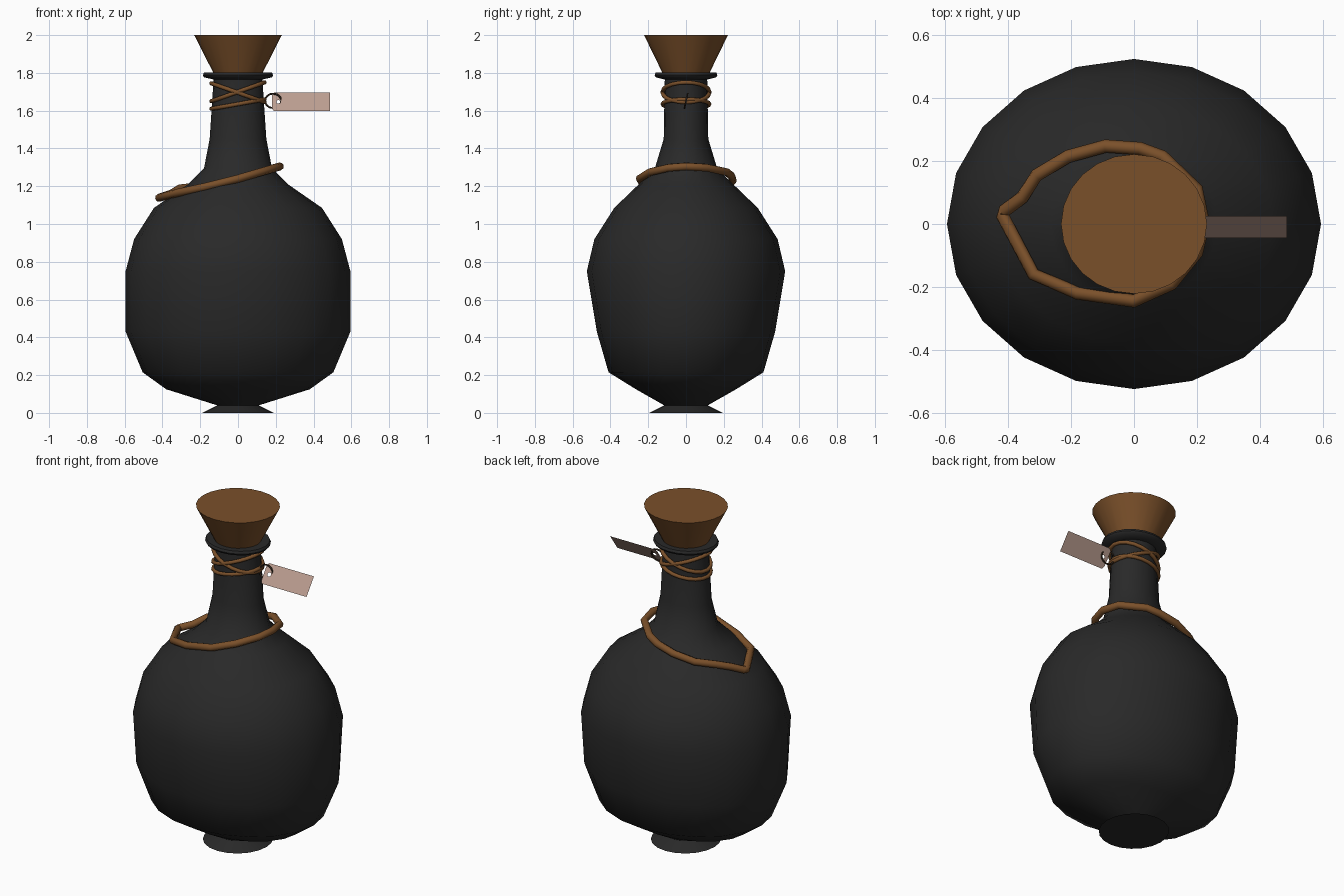
import bpy, bmesh, math
from mathutils import Vector

if "Cube" in bpy.data.objects:
    bpy.data.objects.remove(bpy.data.objects["Cube"])

def material(name, rgb):
    m = bpy.data.materials.new(name)
    m.diffuse_color = (*rgb, 1)
    m.use_nodes = True
    m.node_tree.nodes["Principled BSDF"].inputs["Base Color"].default_value = m.diffuse_color
    return m

GLASS = material("dark_glaze", (0.022, 0.022, 0.022))
BROWN = material("brown_cord", (0.195, 0.08, 0.023))
DARK = material("dark_string", (0.03, 0.018, 0.01))
PAPER = material("paper", (0.5, 0.34, 0.28))

def finish(bm, name, mat, angle=50):
    bmesh.ops.recalc_face_normals(bm, faces=bm.faces)
    me = bpy.data.meshes.new(name)
    bm.to_mesh(me)
    bm.free()
    ob = bpy.data.objects.new(name, me)
    bpy.context.collection.objects.link(ob)
    me.materials.append(mat)
    bpy.ops.object.select_all(action='DESELECT')
    ob.select_set(True)
    bpy.context.view_layer.objects.active = ob
    bpy.ops.object.shade_smooth_by_angle(angle=math.radians(angle))
    return ob

def bridge(bm, rings, closed=False):
    n = len(rings[0])
    pairs = list(zip(rings, rings[1:])) + ([(rings[-1], rings[0])] if closed else [])
    for a, b in pairs:
        for i in range(n):
            j = (i + 1) % n
            bm.faces.new((a[i], a[j], b[j], b[i]))

def oval_lathe(name, profile, mat, sides=20):
    """Profile rows are (x radius, y radius, z)."""
    bm = bmesh.new()
    rings = [[bm.verts.new((rx * math.cos(2 * math.pi * i / sides),
                            ry * math.sin(2 * math.pi * i / sides), z))
              for i in range(sides)] for rx, ry, z in profile]
    bridge(bm, rings)
    bm.faces.new(rings[0])
    bm.faces.new(rings[-1])
    return finish(bm, name, mat)

def cord(name, points, radius, mat, sides=8):
    """Closed round cord through the points."""
    bm = bmesh.new()
    pts = [Vector(p) for p in points]
    n = len(pts)
    centre = sum(pts, Vector()) / n
    normal = sum(((pts[i] - centre).cross(pts[(i + 1) % n] - centre) for i in range(n)), Vector()).normalized()
    rings = []
    for i, p in enumerate(pts):
        t = (pts[(i + 1) % n] - pts[i - 1]).normalized()
        side = t.cross(normal).normalized()
        up = side.cross(t)
        rings.append([bm.verts.new(p + radius * (math.cos(a) * side + math.sin(a) * up))
                      for a in (2 * math.pi * k / sides for k in range(sides))])
    bridge(bm, rings, closed=True)
    return finish(bm, name, mat, 70)

# Bottle with foot, oval belly, shoulder and neck
oval_lathe("bottle", [
    (0.19, 0.195, 0), (0.11, 0.115, 0.04), (0.38, 0.265, 0.125), (0.505, 0.41, 0.215),
    (0.595, 0.472, 0.43), (0.595, 0.525, 0.75), (0.55, 0.485, 0.92), (0.445, 0.38, 1.085),
    (0.265, 0.25, 1.21), (0.18, 0.165, 1.295), (0.15, 0.118, 1.45), (0.128, 0.112, 1.785)], GLASS)

# Lip ring around the mouth
oval_lathe("lip", [(0.13, 0.115, 1.765), (0.18, 0.16, 1.777), (0.186, 0.166, 1.788),
                   (0.18, 0.16, 1.802), (0.13, 0.115, 1.802)], GLASS)

# Tapered stopper
oval_lathe("stopper", [(0.115, 0.11, 1.77), (0.232, 0.222, 2.0)], BROWN, 24)

# Slack cord lying over the shoulder
cord("shoulder_cord", [
    (-0.415, 0.04, 1.14), (-0.42, 0.03, 1.138), (-0.32, -0.16, 1.165), (-0.18, -0.22, 1.195),
    (0, -0.245, 1.24), (0.12, -0.19, 1.275), (0.2, -0.09, 1.298), (0.222, 0, 1.305),
    (0.2, 0.11, 1.298), (0.09, 0.215, 1.275), (0.02, 0.24, 1.255), (-0.09, 0.248, 1.23),
    (-0.21, 0.215, 1.2), (-0.31, 0.155, 1.188), (-0.355, 0.085, 1.16)], 0.021, BROWN)

# Thin cords wound on the neck, each tilted from left height to right height
for k, (zl, zr) in enumerate([(1.745, 1.645), (1.65, 1.75), (1.61, 1.66)]):
    ring = [2 * math.pi * i / 20 for i in range(20)]
    cord(f"neck_cord_{k + 1}",
         [(0.141 * math.cos(a), 0.124 * math.sin(a),
           (zl + zr) / 2 + (zr - zl) / 2 * math.cos(a)) for a in ring], 0.011, BROWN)

# String loop holding the label
cord("label_loop", [(0.186 + 0.043 * math.cos(a), 0.008 * math.sin(a), 1.652 + 0.038 * math.sin(a))
                    for a in (2 * math.pi * i / 16 for i in range(16))], 0.005, DARK, 6)

# Paper label, leaning back, with a punched hole
bm = bmesh.new()
def tag_point(x, v):
    return bm.verts.new((x, -0.045 + 0.07 * v, 1.598 + 0.097 * v))
outer = [tag_point(x, v) for x, v in
         ((0.19, 0), (0.26, 0), (0.26, 0.5), (0.26, 1), (0.19, 1), (0.18, 0.85), (0.18, 0.5), (0.18, 0.15))]
hole = [tag_point(0.215 + 0.012 * math.cos(a), 0.5 + 0.11 * math.sin(a))
        for a in (math.radians(d) for d in (250, 315, 0, 45, 110, 150, 180, 210))]
bridge(bm, [outer, hole])
far = [tag_point(0.487, v) for v in (0, 1)]
bm.faces.new((outer[1], far[0], far[1], outer[3], outer[2]))
finish(bm, "label", PAPER)
